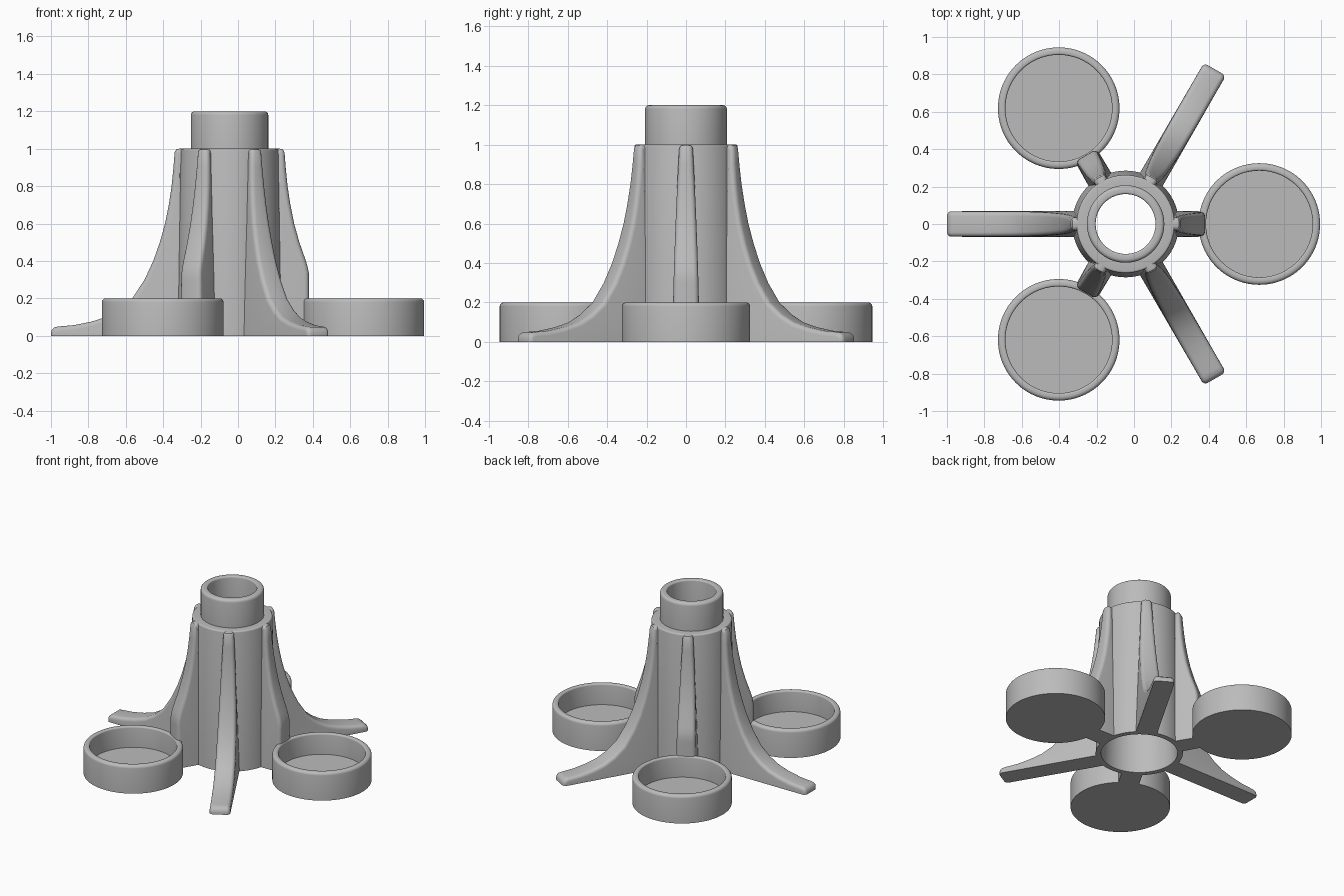
import bpy, bmesh, math
from mathutils import Vector, Matrix

if "Cube" in bpy.data.objects:
    bpy.data.objects.remove(bpy.data.objects["Cube"])

grey = bpy.data.materials.new("plain grey")
grey.use_nodes = True
colour = (0.5, 0.5, 0.5, 1)
grey.diffuse_color = colour
grey.node_tree.nodes["Principled BSDF"].inputs["Base Color"].default_value = colour

AXIS = Vector((-0.045, 0, 0))


def finish(bm, name, place, sharp=35):
    bmesh.ops.remove_doubles(bm, verts=bm.verts, dist=1e-5)
    bmesh.ops.recalc_face_normals(bm, faces=bm.faces)
    mesh = bpy.data.meshes.new(name)
    bm.to_mesh(mesh)
    bm.free()
    mesh.materials.append(grey)
    ob = bpy.data.objects.new(name, mesh)
    bpy.context.collection.objects.link(ob)
    ob.matrix_world = place
    bpy.ops.object.select_all(action='DESELECT')
    ob.select_set(True)
    bpy.context.view_layer.objects.active = ob
    bpy.ops.object.shade_smooth_by_angle(angle=math.radians(sharp))
    return ob


def lathe(name, profile, place, steps=96):
    """Spin a profile of (radius, height) points about the upright axis."""
    bm = bmesh.new()
    vs = [bm.verts.new((r, 0, z)) for r, z in profile]
    es = [bm.edges.new(pair) for pair in zip(vs, vs[1:])]
    bmesh.ops.spin(bm, geom=vs + es, cent=(0, 0, 0), axis=(0, 0, 1),
                   angle=math.tau, steps=steps, use_merge=True)
    return finish(bm, name, place)


def arc(r, z, size, start, end, n=4):
    """Rounded profile corner centred on (r, z)."""
    angles = [math.radians(start + (end - start) * i / n) for i in range(n + 1)]
    return [(r + size * math.cos(a), z + size * math.sin(a)) for a in angles]


def fin(name, path, place, root=0.265, soft=0.024):
    """Blade fanned from the tower foot out to a rounded crest."""
    bm = bmesh.new()
    pts = [Vector(p) for p in path]
    foot = [bm.verts.new((root, side * 0.07, 0)) for side in (-1, 1)]
    rows = []
    for i, p in enumerate(pts):
        t = (pts[min(i + 1, len(pts) - 1)] - pts[max(i - 1, 0)]).normalized()
        inward = Vector((t.y, -t.x))
        half = 0.068 - 0.034 * max(0, p.y) ** 1.6
        rim = []
        for k in range(5):
            a = k / 4 * math.pi / 2
            q = p + inward * soft * (1 - math.sin(a))
            rim.append((q.x, half - soft * (1 - math.cos(a)), max(q.y, 0)))
        row = [(x, -y, z) for x, y, z in rim] + [(x, y, z) for x, y, z in rim[::-1]]
        rows.append([bm.verts.new(c) for c in row])
    for a, b in zip(rows, rows[1:]):
        for k in range(len(a) - 1):
            bm.faces.new((a[k], a[k + 1], b[k + 1], b[k]))
        bm.faces.new((foot[0], a[0], b[0]))
        bm.faces.new((foot[1], b[-1], a[-1]))
    bm.faces.new([foot[0]] + rows[0] + [foot[1]])
    bm.faces.new([foot[1]] + rows[-1][::-1] + [foot[0]])
    return finish(bm, name, place, 40)


# Hollow tapered tower with a narrower rounded neck
tower = ([(0.25, 0), (0.285, 0)] + arc(0.252, 0.99, 0.01, 0, 90) + [(0.207, 1.0)]
         + arc(0.187, 1.18, 0.02, 0, 90) + arc(0.17, 1.19, 0.01, 90, 180)
         + [(0.16, 0.95), (0.22, 0.95), (0.25, 0)])
lathe("tower", tower, Matrix.Translation(AXIS))

# Crest lines of the blades
upper = [(0.24, 1), (0.27, 1), (0.285, 0.997), (0.294, 0.98), (0.30, 0.9),
         (0.31, 0.8), (0.325, 0.7), (0.345, 0.6), (0.373, 0.5), (0.408, 0.4)]
long_path = upper + [(0.455, 0.3), (0.52, 0.2), (0.59, 0.14), (0.66, 0.1),
                     (0.74, 0.075), (0.83, 0.057), (0.91, 0.05), (0.935, 0.046),
                     (0.95, 0.033), (0.955, 0.015), (0.955, 0)]
short_path = upper + [(0.418, 0.365), (0.424, 0.335), (0.425, 0.3), (0.425, 0)]

# Shallow round dish
dish = ([(0, 0), (0.325, 0)] + arc(0.305, 0.18, 0.02, 0, 90)
        + arc(0.295, 0.19, 0.01, 90, 180) + [(0.285, 0.05), (0, 0.05)])

# Three dishes on short fins alternate with three long feet
for i in range(3):
    turn = Matrix.Translation(AXIS) @ Matrix.Rotation(i * math.tau / 3, 4, 'Z')
    half_turn = turn @ Matrix.Rotation(math.pi, 4, 'Z')
    lathe(f"dish_{i + 1}", dish, turn @ Matrix.Translation((0.715, 0, 0)))
    fin(f"short_fin_{i + 1}", short_path, turn)
    fin(f"long_foot_{i + 1}", long_path, half_turn)
